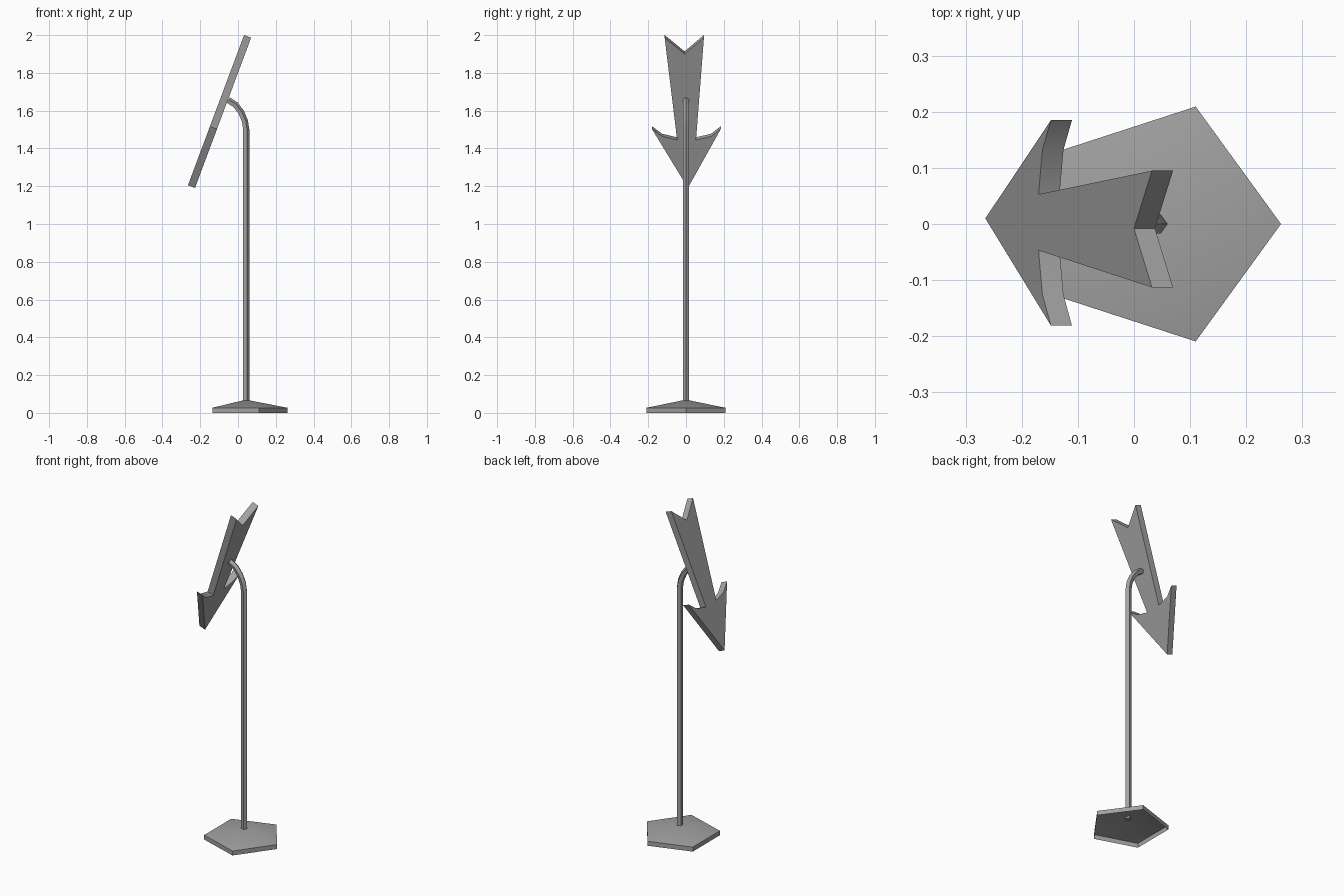
import bpy
import bmesh
import math
from mathutils import Vector

cube = bpy.data.objects.get("Cube")
if cube:
    bpy.data.objects.remove(cube, do_unlink=True)

# Single grey metal
metal = bpy.data.materials.new("grey_metal")
metal.use_nodes = True
GREY = (0.36, 0.36, 0.36, 1)
metal.diffuse_color = GREY
metal.node_tree.nodes["Principled BSDF"].inputs["Base Color"].default_value = GREY

CENTRE_X = 0.042
SIDES = 5


def finish(bm, name):
    bmesh.ops.recalc_face_normals(bm, faces=bm.faces)
    mesh = bpy.data.meshes.new(name)
    bm.to_mesh(mesh)
    bm.free()
    mesh.materials.append(metal)
    obj = bpy.data.objects.new(name, mesh)
    bpy.context.collection.objects.link(obj)
    bpy.ops.object.select_all(action='DESELECT')
    obj.select_set(True)
    bpy.context.view_layer.objects.active = obj
    bpy.ops.object.shade_smooth_by_angle(angle=math.radians(30))
    return obj


def ring(bm, centre, axis_a, axis_b, radius):
    angles = [math.tau * i / SIDES for i in range(SIDES)]
    return [bm.verts.new(centre + radius * (math.cos(a) * axis_a + math.sin(a) * axis_b))
            for a in angles]


def bridge(bm, low, high):
    for i in range(SIDES):
        j = (i + 1) % SIDES
        bm.faces.new((low[i], low[j], high[j], high[i]))


X, Y = Vector((1, 0, 0)), Vector((0, 1, 0))

# Base: hollow five-sided foot with a shallow pointed top
bm = bmesh.new()
foot = ring(bm, Vector((CENTRE_X, 0, 0)), X, Y, 0.22)
rim = ring(bm, Vector((CENTRE_X, 0, 0.027)), X, Y, 0.22)
bridge(bm, foot, rim)
apex = bm.verts.new((CENTRE_X, 0, 0.07))
for i in range(SIDES):
    bm.faces.new((rim[i], rim[(i + 1) % SIDES], apex))
finish(bm, "base")

# Pole: five-sided tube bending over toward the sign
path = [Vector((x, 0, z)) for x, z in (
    (CENTRE_X, 0.055), (CENTRE_X, 1.5), (0.035, 1.545),
    (0.016, 1.59), (-0.014, 1.63), (-0.053, 1.655))]
bm = bmesh.new()
rings = []
for i, point in enumerate(path):
    before = path[max(i - 1, 0)]
    after = path[min(i + 1, len(path) - 1)]
    tangent = (after - before).normalized()
    rings.append(ring(bm, point, Y.cross(tangent), Y, 0.018))
for low, high in zip(rings, rings[1:]):
    bridge(bm, low, high)
bm.faces.new(rings[0])
bm.faces.new(rings[-1])
finish(bm, "pole")

# Arrow sign: outline as (distance up from the tip, sideways), tilted and thickened
outline = [(0, 0.01), (0.334, 0.185), (0.291, 0.132), (0.271, 0.053),
           (0.849, 0.095), (0.757, -0.008), (0.849, -0.113),
           (0.271, -0.047), (0.291, -0.126), (0.334, -0.181)]
tip = Vector((-0.265, 0, 1.205))
along = Vector((0.35, 0, 0.937)).normalized()
normal = Y.cross(along)
bm = bmesh.new()
face = bm.faces.new([bm.verts.new(tip + along * s + Y * y) for s, y in outline])
extruded = bmesh.ops.extrude_face_region(bm, geom=[face], use_keep_orig=True)
moved = [v for v in extruded["geom"] if isinstance(v, bmesh.types.BMVert)]
bmesh.ops.translate(bm, verts=moved, vec=normal * 0.04)
finish(bm, "arrow_sign")
